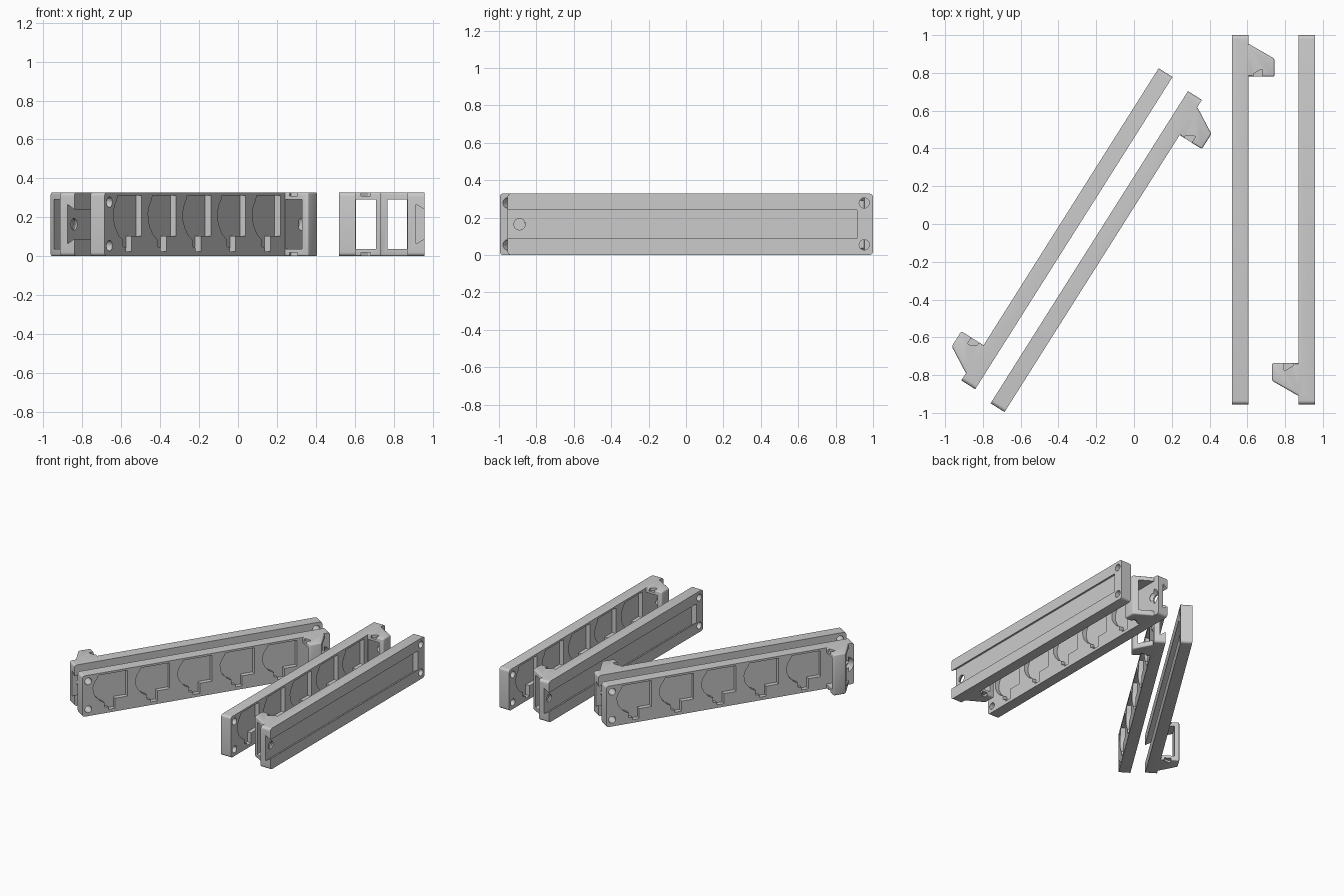
import bpy, bmesh, math
from mathutils import Matrix, Vector

if "Cube" in bpy.data.objects:
    bpy.data.objects.remove(bpy.data.objects["Cube"])

# Bar frame: x = thickness (0 is the grooved face), y = length, z = height
THICK, LENGTH, HEIGHT = 0.087, 1.955, 0.328

grey = bpy.data.materials.new("light_grey")
grey.diffuse_color = (0.6, 0.6, 0.6, 1)
grey.use_nodes = True
grey.node_tree.nodes["Principled BSDF"].inputs["Base Color"].default_value = grey.diffuse_color


def to_object(name, bm):
    bmesh.ops.recalc_face_normals(bm, faces=bm.faces[:])
    mesh = bpy.data.meshes.new(name)
    bm.to_mesh(mesh)
    bm.free()
    obj = bpy.data.objects.new(name, mesh)
    bpy.context.collection.objects.link(obj)
    return obj


def prism(name, points, axis, lo, hi, bevel=0):
    """Extrude a 2D outline along x (points are y,z), y (x,z) or z (x,y)."""
    place = {"x": lambda a, b, t: (t, a, b),
             "y": lambda a, b, t: (a, t, b),
             "z": lambda a, b, t: (a, b, t)}[axis]
    bm = bmesh.new()
    face = bm.faces.new([bm.verts.new(place(a, b, lo)) for a, b in points])
    grown = bmesh.ops.extrude_face_region(bm, geom=[face])["geom"]
    shift = Vector(place(0, 0, hi - lo))
    bmesh.ops.translate(bm, vec=shift,
                        verts=[g for g in grown if isinstance(g, bmesh.types.BMVert)])
    if bevel:
        bmesh.ops.recalc_face_normals(bm, faces=bm.faces[:])
        bmesh.ops.bevel(bm, geom=bm.edges[:], offset=bevel, segments=3,
                        profile=0.5, affect="EDGES")
    return to_object(name, bm)


def drill(y, z, r1, r2, lo, hi):
    """Round cutter along x, straight or tapered."""
    bm = bmesh.new()
    turn = Matrix.Translation(((lo + hi) / 2, y, z)) @ Matrix.Rotation(math.pi / 2, 4, "Y")
    bmesh.ops.create_cone(bm, cap_ends=True, segments=32, radius1=r1, radius2=r2,
                          depth=hi - lo, matrix=turn)
    return to_object("drill_cutter", bm)


def combine(target, tool, operation):
    mod = target.modifiers.new("combine", "BOOLEAN")
    mod.operation, mod.solver, mod.object = operation, "EXACT", tool
    bpy.context.view_layer.update()
    result = bpy.data.meshes.new_from_object(
        target.evaluated_get(bpy.context.evaluated_depsgraph_get()))
    target.modifiers.clear()
    target.data = result
    bpy.data.objects.remove(tool)


def rect(a0, b0, a1, b1):
    return [(a0, b0), (a1, b0), (a1, b1), (a0, b1)]


# Bar body with rounded corners
R = 0.02
outline = []
for cy, cz, start in ((LENGTH - R, HEIGHT - R, 0), (R, HEIGHT - R, 90),
                      (R, R, 180), (LENGTH - R, R, 270)):
    for i in range(6):
        a = math.radians(start + 18 * i)
        outline.append((cy + R * math.cos(a), cz + R * math.sin(a)))
bar = prism("bar", outline, "x", 0, THICK)

# Hook frame at the far end, with an open window through it
hook = prism("hook", [(0.05, 1.735), (0.226, 1.735), (0.226, 1.83),
                      (0.087, 1.91), (0.05, 1.91)], "z", 0, HEIGHT, 0.01)
combine(bar, hook, "UNION")
combine(bar, prism("window_cutter", rect(THICK + 0.002, 0.038, 0.19, 0.292),
                   "y", 1.6, 2.1), "DIFFERENCE")

# Small wedge notches in the top and bottom of the hook
for lo, hi in ((-0.02, 0.018), (HEIGHT - 0.018, HEIGHT + 0.02)):
    combine(bar, prism("notch_cutter", [(0.115, 1.70), (0.163, 1.70), (0.163, 1.772),
                                        (0.150, 1.772), (0.115, 1.750)],
                       "z", lo, hi), "DIFFERENCE")

# Dovetail groove on the back, open at the hook end
combine(bar, prism("groove_cutter", [(-0.01, 0.095), (0, 0.089), (0, 0.089), (0.043, 0.063),
                                     (0.043, 0.265), (0, 0.241), (-0.01, 0.235)][:2] +
                   [(0.043, 0.063), (0.043, 0.267), (0, 0.241), (-0.01, 0.235)],
                   "y", 0.085, LENGTH + 0.1), "DIFFERENCE")

# Five stepped pockets on the front
POCKET = [(0, 0.312), (0, 0.105), (-0.096, 0.105), (-0.096, 0.025), (-0.150, 0.025),
          (-0.150, 0.042), (-0.180, 0.050), (-0.180, 0.085), (-0.215, 0.105),
          (-0.250, 0.145), (-0.268, 0.185), (-0.270, 0.225), (-0.258, 0.260),
          (-0.235, 0.292), (-0.228, 0.312)]
for k in range(5):
    y = 0.355 + 0.334 * k
    combine(bar, prism("pocket_cutter", [(y + u, z) for u, z in POCKET],
                       "x", THICK - 0.035, THICK + 0.03), "DIFFERENCE")

# Screw holes: two at the plain end, one countersunk behind the hook
for z in (0.054, 0.278):
    combine(bar, drill(0.047, z, 0.027, 0.027, -0.05, 0.15), "DIFFERENCE")
combine(bar, drill(1.89, 0.164, 0.03, 0.03, -0.05, 0.15), "DIFFERENCE")
combine(bar, drill(1.89, 0.164, 0.03, 0.064, 0.055, THICK + 0.001), "DIFFERENCE")

# Shading and colour
mesh = bar.data
mesh.materials.clear()
mesh.materials.append(grey)
mesh.polygons.foreach_set("material_index", [0] * len(mesh.polygons))
mesh.shade_smooth()
mesh.set_sharp_from_angle(angle=math.radians(30))

# Four copies: a slanted pair back to back, a straight pair face to face
PLACES = {"straight_bar_left": (0.518, -0.955, 0),
          "straight_bar_right": (0.957, 1.0, 180),
          "slanted_bar_right": (-0.759, -0.949, -32.3),
          "slanted_bar_left": (0.204, 0.778, 147.7)}
for name, (x, y, angle) in PLACES.items():
    obj = bpy.data.objects.new(name, mesh)
    obj.location = (x, y, 0)
    obj.rotation_euler.z = math.radians(angle)
    bpy.context.collection.objects.link(obj)
bpy.data.objects.remove(bar)
